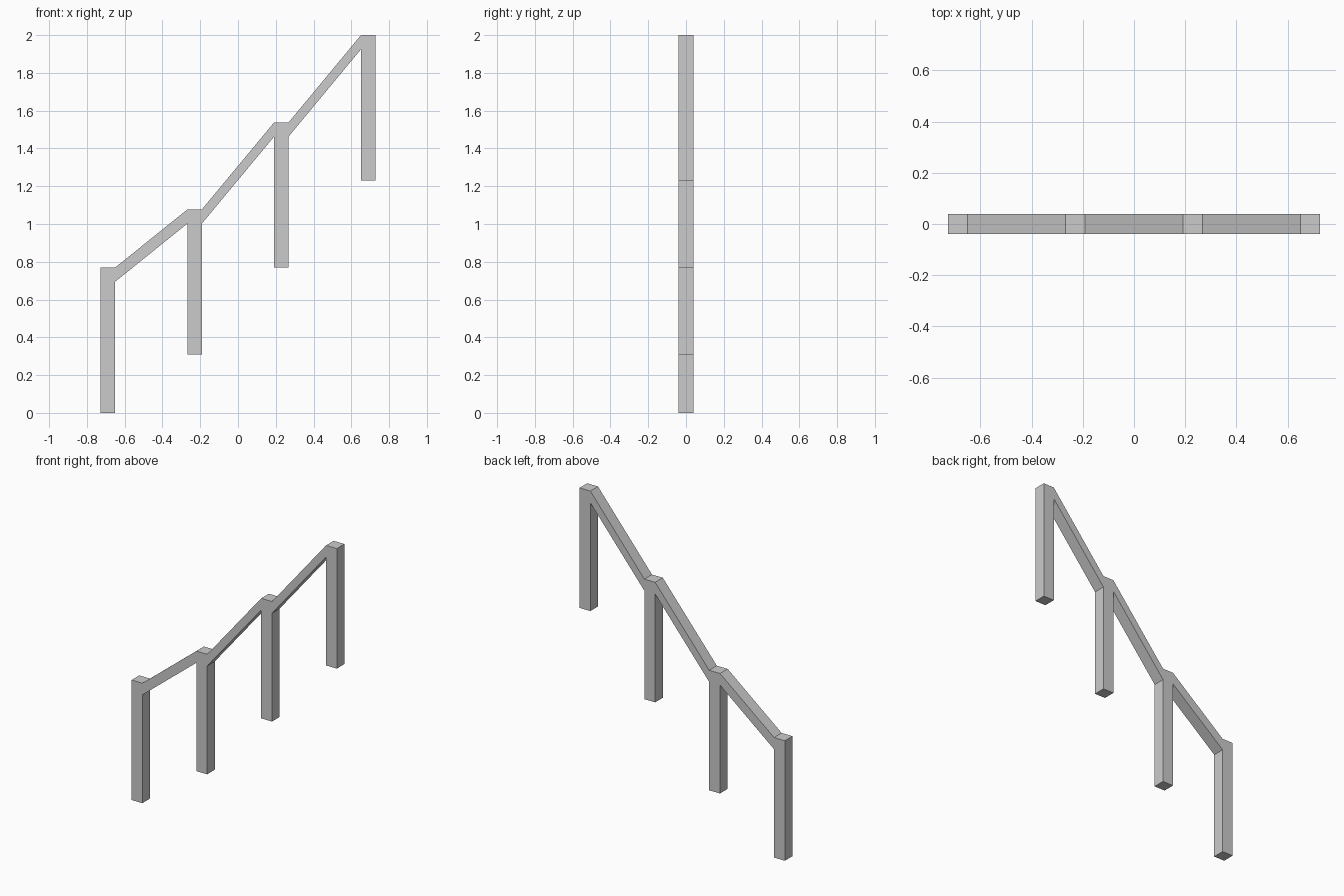
import bpy, bmesh

if "Cube" in bpy.data.objects:
    bpy.data.objects.remove(bpy.data.objects["Cube"])

W = 0.0765          # post width in x
D = 0.077           # depth in y
H = 0.769           # post height
RAIL = 0.075        # vertical thickness of rails
XC = [-0.6893 + i * 0.45953 for i in range(4)]
BASE = [0.0, 0.308, 0.769, 1.231]


def prism(name, profile):
    """Extrude an x-z profile evenly through the depth."""
    bm = bmesh.new()
    face = bm.faces.new([bm.verts.new((x, -D / 2, z)) for x, z in profile])
    ext = bmesh.ops.extrude_face_region(bm, geom=[face])
    verts = [v for v in ext["geom"] if isinstance(v, bmesh.types.BMVert)]
    bmesh.ops.translate(bm, verts=verts, vec=(0, D, 0))
    bmesh.ops.recalc_face_normals(bm, faces=bm.faces)
    mesh = bpy.data.meshes.new(name)
    bm.to_mesh(mesh)
    bm.free()
    bpy.context.collection.objects.link(bpy.data.objects.new(name, mesh))


# Upright posts, stepping up like a staircase
for i, (x, z) in enumerate(zip(XC, BASE)):
    a, b = x - W / 2, x + W / 2
    prism(f"post_{i + 1}", [(a, z), (b, z), (b, z + H), (a, z + H)])

# Sloping handrails between neighbouring posts
for i in range(3):
    a, b = XC[i] + W / 2, XC[i + 1] - W / 2
    za, zb = BASE[i] + H, BASE[i + 1] + H
    prism(f"handrail_{i + 1}", [(a, za - RAIL), (b, zb - RAIL), (b, zb), (a, za)])
